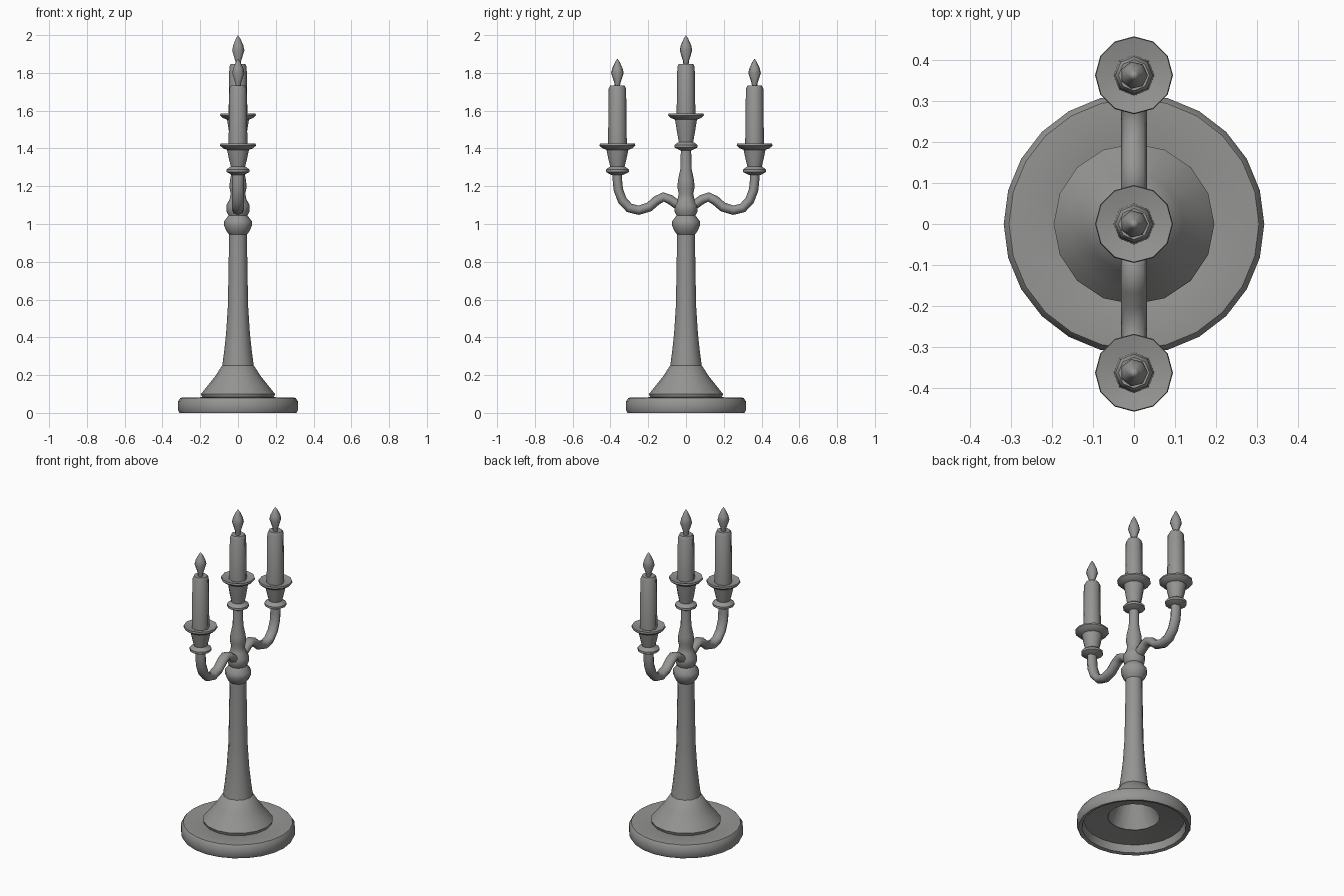
import bpy, bmesh
from math import pi, radians
from mathutils import Vector

cube = bpy.data.objects.get("Cube")
if cube:
    bpy.data.objects.remove(cube, do_unlink=True)

# Single dull grey metal
grey = bpy.data.materials.new("dull_grey")
grey.use_nodes = True
COLOUR = (0.3, 0.3, 0.295, 1)
grey.diffuse_color = COLOUR
bsdf = grey.node_tree.nodes["Principled BSDF"]
bsdf.inputs["Base Color"].default_value = COLOUR
bsdf.inputs["Roughness"].default_value = 0.7


def finish(name, bm, location, angle):
    """Turn a bmesh into a smooth shaded object."""
    bmesh.ops.recalc_face_normals(bm, faces=bm.faces)
    mesh = bpy.data.meshes.new(name)
    bm.to_mesh(mesh)
    bm.free()
    mesh.materials.append(grey)
    obj = bpy.data.objects.new(name, mesh)
    bpy.context.collection.objects.link(obj)
    obj.location = location
    bpy.ops.object.select_all(action="DESELECT")
    obj.select_set(True)
    bpy.context.view_layer.objects.active = obj
    bpy.ops.object.shade_smooth_by_angle(angle=radians(angle))
    return obj


def lathe(name, profile, sides, location=(0, 0, 0), angle=45):
    """Spin a (radius, height) profile about z."""
    bm = bmesh.new()
    verts = [bm.verts.new((r, 0, z)) for r, z in profile]
    edges = [bm.edges.new(pair) for pair in zip(verts, verts[1:])]
    bmesh.ops.spin(bm, geom=verts + edges, axis=(0, 0, 1), cent=(0, 0, 0),
                   angle=2 * pi, steps=sides, use_duplicate=False)
    bmesh.ops.remove_doubles(bm, verts=bm.verts, dist=0.0005)
    return finish(name, bm, location, angle)


def tube(name, path, sides, half_width, half_height):
    """Sweep an oval section along a path in the y-z plane."""
    bm = bmesh.new()
    rings = []
    for i, p in enumerate(path):
        tangent = (path[min(i + 1, len(path) - 1)] - path[max(i - 1, 0)]).normalized()
        across = Vector((1, 0, 0))
        up = tangent.cross(across)
        ring = bmesh.ops.create_circle(bm, segments=sides, radius=1)["verts"]
        for v in ring:
            v.co = p + across * v.co.x * half_width + up * v.co.y * half_height
        rings.append(ring)
    for a, b in zip(rings, rings[1:]):
        for i in range(sides):
            j = (i + 1) % sides
            bm.faces.new((a[i], a[j], b[j], b[i]))
    bm.faces.new(rings[0])
    bm.faces.new(rings[-1])
    return finish(name, bm, (0, 0, 0), 60)


# Round foot, a thick shell that is open underneath
lathe("foot", [(0.15, 0.068), (0.28, 0.05), (0.29, 0.005), (0.31, 0),
               (0.318, 0.015), (0.318, 0.06), (0.305, 0.08), (0.19, 0.083),
               (0.15, 0.068)], 24)

# Flared skirt, hollow inside
lathe("skirt", [(0, 0.26), (0.07, 0.235), (0.145, 0.068), (0.19, 0.083),
                (0.196, 0.1), (0.16, 0.145), (0.12, 0.195), (0.085, 0.25),
                (0.072, 0.255)], 16)

# Tapering column
lathe("column", [(0.084, 0.245), (0.074, 0.32), (0.063, 0.42), (0.054, 0.56),
                 (0.05, 0.75), (0.047, 0.97)], 12)

# Collar and upper stem
lathe("collar", [(0.047, 0.945), (0.06, 0.96), (0.073, 0.99), (0.073, 1.015),
                 (0.05, 1.045), (0.06, 1.065), (0.062, 1.1), (0.045, 1.13),
                 (0.038, 1.16), (0.045, 1.19), (0.043, 1.23), (0.03, 1.29),
                 (0.027, 1.4)], 12, angle=60)


def candle_set(label, y, knob, plate, wick, tip):
    """Cup with drip plate, candle and flame at one position."""
    spot = (0, y, 0)
    h = plate - knob
    lathe(label + "_cup",
          [(0, knob - 0.02), (0.032, knob - 0.02), (0.061, knob - 0.005),
           (0.061, knob + 0.008), (0.038, knob + 0.025),
           (0.047, knob + h * 0.45), (0.058, plate - 0.02),
           (0.08, plate - 0.012), (0.095, plate + 0.002),
           (0.093, plate + 0.012), (0.055, plate + 0.003),
           (0, plate - 0.004)], 12, spot)
    lathe(label + "_candle",
          [(0, plate - 0.01), (0.05, plate - 0.01), (0.046, wick - 0.015),
           (0.038, wick), (0, wick - 0.004)], 8, spot, 50)
    f = tip - wick
    lathe(label + "_flame",
          [(0, wick - 0.006), (0.014, wick - 0.006), (0.016, wick + f * 0.1),
           (0.034, wick + f * 0.47), (0.028, wick + f * 0.65),
           (0.012, wick + f * 0.88), (0, tip)], 7, spot, 60)


candle_set("middle", 0, 1.41, 1.573, 1.847, 2.0)

# Curved arms with their candles, mirrored front to back
ARM = [(0.0, 1.095), (0.05, 1.105), (0.085, 1.13), (0.12, 1.143), (0.155, 1.125),
       (0.195, 1.09), (0.25, 1.073), (0.3, 1.085), (0.337, 1.125),
       (0.358, 1.18), (0.363, 1.23), (0.363, 1.275)]
for label, side in (("front", -1), ("back", 1)):
    tube(label + "_arm", [Vector((0, side * y, z)) for y, z in ARM], 8, 0.032, 0.025)
    candle_set(label, side * 0.363, 1.28, 1.413, 1.732, 1.875)
